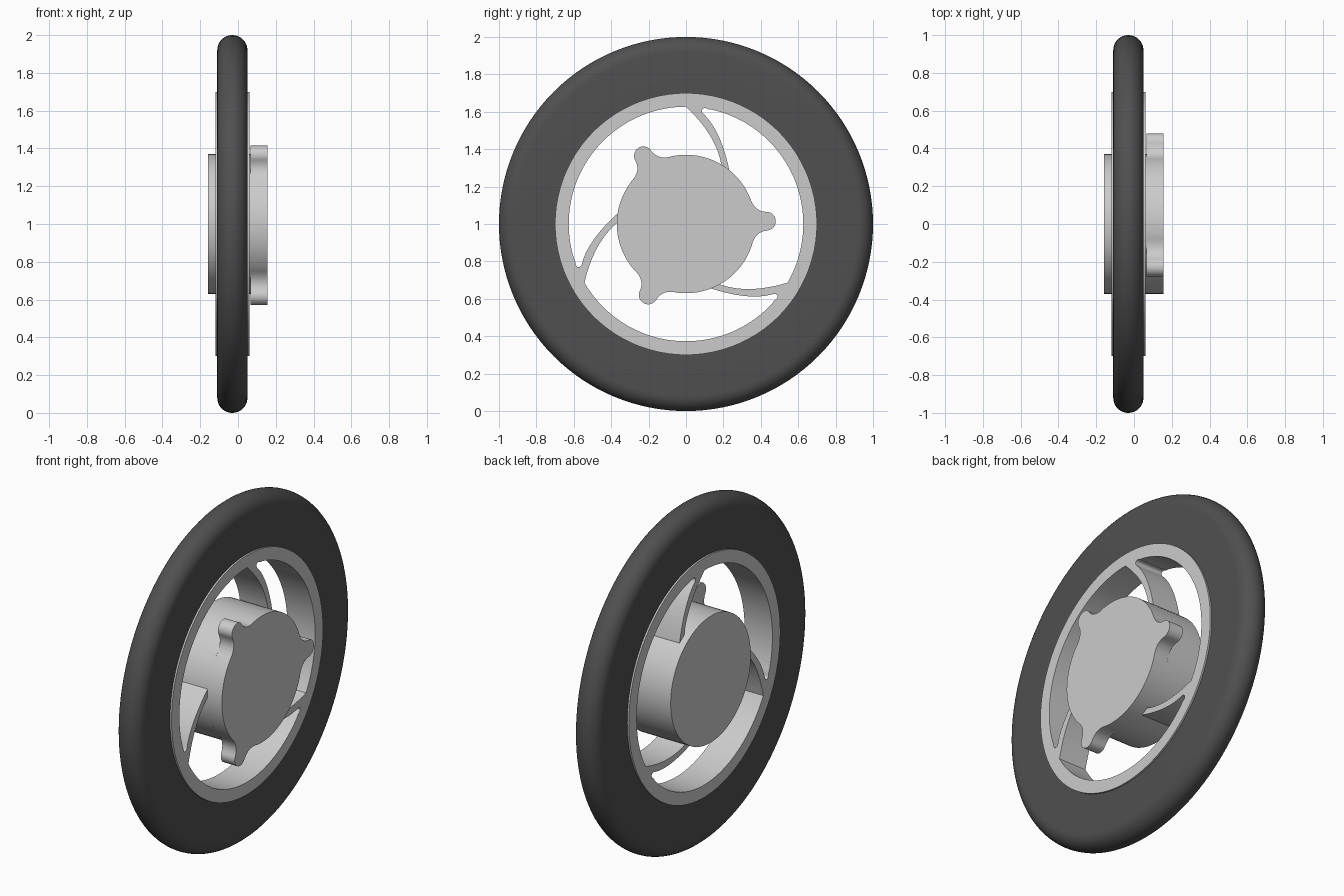
import bpy, bmesh
from math import sin, cos, pi, radians, atan2
from mathutils import Vector, Matrix

if "Cube" in bpy.data.objects:
    bpy.data.objects.remove(bpy.data.objects["Cube"])

AXLE_Z = 1.0


def arc(r, a0, a1, n, c=(0, 0)):
    return [(c[0] + r * cos(a0 + (a1 - a0) * i / n),
             c[1] + r * sin(a0 + (a1 - a0) * i / n)) for i in range(n + 1)]


def bezier(p0, p1, p2, p3, n=14):
    pts = []
    for i in range(n + 1):
        t = i / n
        w = ((1 - t) ** 3, 3 * t * (1 - t) ** 2, 3 * t * t * (1 - t), t ** 3)
        pts.append(tuple(sum(k * p[j] for k, p in zip(w, (p0, p1, p2, p3))) for j in (0, 1)))
    return pts


def quad(a, c, b, n=14):
    # quadratic curve raised to a cubic
    return bezier(a, [(a[j] + 2 * c[j]) / 3 for j in (0, 1)],
                  [(b[j] + 2 * c[j]) / 3 for j in (0, 1)], b, n)


def turn(pts, a):
    return [(x * cos(a) - y * sin(a), x * sin(a) + y * cos(a)) for x, y in pts]


def smooth(obj, angle=30):
    bpy.ops.object.select_all(action='DESELECT')
    obj.select_set(True)
    bpy.context.view_layer.objects.active = obj
    bpy.ops.object.shade_smooth_by_angle(angle=radians(angle))


def plate(name, loops, x0, x1):
    # filled outline (with holes) in the y-z plane, extruded along the axle
    cu = bpy.data.curves.new(name, 'CURVE')
    cu.dimensions = '2D'
    cu.fill_mode = 'BOTH'
    cu.extrude = (x1 - x0) / 2
    for pts in loops:
        sp = cu.splines.new('POLY')
        sp.points.add(len(pts) - 1)
        for p, (y, z) in zip(sp.points, pts):
            p.co = (y, z, 0, 1)
        sp.use_cyclic_u = True
    obj = bpy.data.objects.new(name, cu)
    bpy.context.collection.objects.link(obj)
    obj.location = ((x0 + x1) / 2, 0, AXLE_Z)
    obj.rotation_euler = (pi / 2, 0, pi / 2)
    bpy.ops.object.select_all(action='DESELECT')
    obj.select_set(True)
    bpy.context.view_layer.objects.active = obj
    bpy.ops.object.convert(target='MESH')
    obj = bpy.context.view_layer.objects.active
    bm = bmesh.new()
    bm.from_mesh(obj.data)
    bmesh.ops.remove_doubles(bm, verts=bm.verts, dist=1e-5)
    bmesh.ops.recalc_face_normals(bm, faces=bm.faces)
    bm.to_mesh(obj.data)
    bm.free()
    smooth(obj)
    return obj


# Tyre: flat sidewalls and a round tread, spun about the axle
prof = [(0.05, 0.69)] + arc(0.08, 0, pi, 20, (-0.03, 0.92)) + [(-0.11, 0.69)]
bm = bmesh.new()
vs = [bm.verts.new((x, 0, r)) for x, r in prof]
es = [bm.edges.new((vs[i], vs[(i + 1) % len(vs)])) for i in range(len(vs))]
bmesh.ops.spin(bm, geom=vs + es, cent=(0, 0, 0), axis=(1, 0, 0), angle=2 * pi,
               steps=128, use_duplicate=False)
bmesh.ops.remove_doubles(bm, verts=bm.verts, dist=1e-4)
bmesh.ops.recalc_face_normals(bm, faces=bm.faces)
me = bpy.data.meshes.new("tyre")
bm.to_mesh(me)
bm.free()
tyre = bpy.data.objects.new("tyre", me)
bpy.context.collection.objects.link(tyre)
tyre.location.z = AXLE_Z
rubber = bpy.data.materials.new("dark_rubber")
rubber.diffuse_color = (0.08, 0.08, 0.08, 1)
rubber.use_nodes = True
rubber.node_tree.nodes["Principled BSDF"].inputs["Base Color"].default_value = rubber.diffuse_color
me.materials.append(rubber)
smooth(tyre)

# Rim with three curved spokes, left standing between three openings
side_a = quad((0.235, 0.27), (0.19, 0.499), (0.09, 0.592))
slot_end = bezier((0.09, 0.592), (0.075, 0.612), (0.095, 0.63), (0.12, 0.613), 10)
rim_arc = arc(0.627, radians(77), radians(-30), 40)
side_b = turn(quad((0, 0.627), (0.165, 0.472), (0.19, 0.31)), radians(-120))
end = side_b[-1]
inner = arc(0.345, atan2(end[1], end[0]) + 0.02, atan2(0.27, 0.235) - 0.02, 16)
opening = side_a + slot_end[1:] + rim_arc + side_b[1:] + inner
plate("rim_and_spokes",
      [arc(0.70, 0, 2 * pi, 128)[:-1]] + [turn(opening, k * 2 * pi / 3) for k in range(3)],
      -0.12, 0.06)

# Hub drum
plate("hub_drum", [arc(0.37, 0, 2 * pi, 96)[:-1]], -0.16, 0.065)

# Hub cover with three rounded lugs blended into its edge
fillet = quad((0.345, 0.134), (0.365, 0.055), (0.43, 0.05), 10)
lug = ([(x, -y) for x, y in fillet] + arc(0.05, -pi / 2, pi / 2, 16, (0.43, 0))[1:-1]
       + fillet[::-1])
a = atan2(0.134, 0.345)
section = lug + arc(0.37, a, 2 * pi / 3 - a, 24)[1:-1]
outline = [p for k in range(3) for p in turn(section, radians(2 + 120 * k))]
plate("hub_cover", [outline], 0.065, 0.155)
